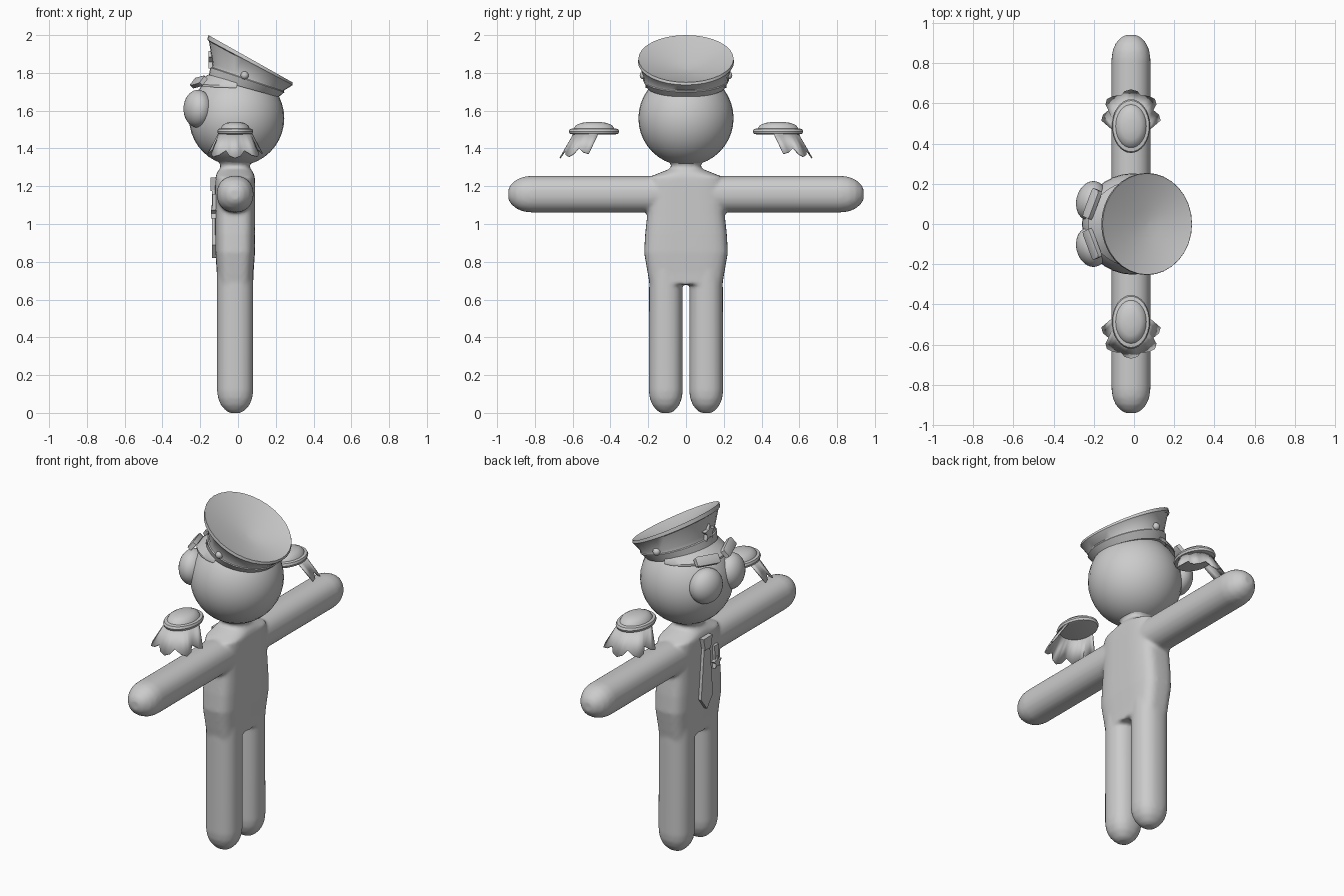
import bpy, bmesh
from math import sin, cos, pi, radians, copysign
from mathutils import Vector, Matrix

if "Cube" in bpy.data.objects:
    bpy.data.objects.remove(bpy.data.objects["Cube"])

grey = bpy.data.materials.new("plain_grey")
grey.use_nodes = True
COLOUR = (0.6, 0.6, 0.6, 1)
grey.diffuse_color = COLOUR
grey.node_tree.nodes["Principled BSDF"].inputs["Base Color"].default_value = COLOUR


def finish(name, bm, angle=40):
    bmesh.ops.recalc_face_normals(bm, faces=bm.faces)
    mesh = bpy.data.meshes.new(name)
    bm.to_mesh(mesh)
    bm.free()
    mesh.materials.append(grey)
    ob = bpy.data.objects.new(name, mesh)
    bpy.context.collection.objects.link(ob)
    bpy.ops.object.select_all(action="DESELECT")
    ob.select_set(True)
    bpy.context.view_layer.objects.active = ob
    bpy.ops.object.shade_smooth_by_angle(angle=radians(angle))
    return ob


def loft(bm, rings, closed=True, caps=True):
    """Skin a list of point rings with quads."""
    rows = [[bm.verts.new(p) for p in ring] for ring in rings]
    n = len(rows[0])
    for a, b in zip(rows, rows[1:]):
        for i in range(n if closed else n - 1):
            j = (i + 1) % n
            bm.faces.new((a[i], a[j], b[j], b[i]))
    if caps:
        bm.faces.new(rows[0])
        bm.faces.new(rows[-1])


def ellipse(cx, cy, z, rx, ry, n=32, power=2):
    pts = []
    for i in range(n):
        c, s = cos(2 * pi * i / n), sin(2 * pi * i / n)
        pts.append(Vector((cx + copysign(abs(c) ** (2 / power), c) * rx,
                           cy + copysign(abs(s) ** (2 / power), s) * ry, z)))
    return pts


def ball(name, centre, radii, turn=0):
    bm = bmesh.new()
    bmesh.ops.create_uvsphere(bm, u_segments=32, v_segments=20, radius=1)
    bm.transform(Matrix.Translation(centre) @ Matrix.Rotation(turn, 4, "Z")
                 @ Matrix.Diagonal((*radii, 1)))
    return finish(name, bm, 60)


def plate(name, outline, x_back, x_front):
    """Flat plate facing -x from a (y, z) outline."""
    bm = bmesh.new()
    loft(bm, [[(x, y, z) for y, z in outline] for x in (x_back, x_front)])
    return finish(name, bm, 30)


def star(y, z, r):
    return [(y + sin(i * pi / 5) * r * (1, 0.45)[i % 2],
             z + cos(i * pi / 5) * r * (1, 0.45)[i % 2]) for i in range(10)]


# Body: torso with neck, arms and legs fused into one soft skin
bm = bmesh.new()
torso = [(0.68, 0.192, 0.095), (0.74, 0.203, 0.097), (0.85, 0.222, 0.105),
         (0.95, 0.216, 0.106), (1.05, 0.205, 0.106), (1.2, 0.2, 0.106),
         (1.25, 0.19, 0.104), (1.275, 0.13, 0.095), (1.295, 0.08, 0.078),
         (1.32, 0.08, 0.078), (1.35, 0.12, 0.12)]
loft(bm, [ellipse(-0.015, 0, z, rx, ry, 40, 2.4 if z > 1.26 else 3.6)
          for z, ry, rx in torso])
tip = [(0, 0.3), (0.012, 0.52), (0.04, 0.78), (0.075, 0.94), (0.115, 1)]
for side in (-1, 1):
    leg = [ellipse(-0.015, side * 0.107, z, 0.096 * s, 0.09 * s, 28, 2.3) for z, s in tip]
    leg.append(ellipse(-0.015, side * 0.107, 0.75, 0.096, 0.088, 28, 2.3))
    loft(bm, leg)
    arm = [[Vector((p.x, side * (0.94 - z), 1.158 + p.y))
            for p in ellipse(-0.015, 0, 0, 0.097 * s, 0.097 * s, 28, 2.2)]
           for z, s in tip + [(0.84, 1)]]
    loft(bm, arm)
body = finish("body", bm)
remesh = body.modifiers.new("fuse", "REMESH")
remesh.mode = "VOXEL"
remesh.voxel_size = 0.01
remesh.use_smooth_shade = True
soften = body.modifiers.new("soften", "SMOOTH")
soften.factor = 0.5
soften.iterations = 6

# Head and eyes
ball("head", (-0.007, 0, 1.56), (0.252, 0.252, 0.252))
for side, label in ((-1, "right"), (1, "left")):
    ball(label + "_eye", (-0.212, side * 0.115, 1.61), (0.075, 0.1, 0.1), -side * 0.25)

    # Eyebrow bar, swept back at the outer end
    bm = bmesh.new()
    bmesh.ops.create_cube(bm, size=1)
    bmesh.ops.bevel(bm, geom=bm.edges[:], offset=0.1, segments=1, affect="EDGES")
    bm.transform(Matrix.Translation((-0.208, side * 0.1, 1.752))
                 @ Matrix.Rotation(-side * 0.28, 4, "Z")
                 @ Matrix.Rotation(radians(40), 4, "Y")
                 @ Matrix.Rotation(side * 0.12, 4, "X")
                 @ Matrix.Diagonal((0.03, 0.15, 0.055, 1)))
    finish(label + "_eyebrow", bm, 30)


# Cap: tilted rings given by their front and back points
def cap_ring(front, back, ry, scale=1, drop=0, n=32):
    f, b = Vector((front[0], 0, front[1])), Vector((back[0], 0, back[1]))
    mid, half = (f + b) / 2 - Vector((0, 0, drop)), (b - f) / 2
    return [mid + half * cos(2 * pi * i / n) * scale
            + Vector((0, ry * scale * sin(2 * pi * i / n), 0)) for i in range(n)]


band_low = ((-0.158, 1.775), (0.215, 1.672), 0.205)
band_top = ((-0.138, 1.83), (0.243, 1.703), 0.224)
rim = ((-0.157, 2.0), (0.288, 1.75), 0.252)
bm = bmesh.new()
loft(bm, [cap_ring(*band_low),
          cap_ring((-0.146, 1.828), (0.246, 1.698), 0.228),
          cap_ring(*band_top),
          cap_ring((-0.134, 1.85), (0.245, 1.708), 0.224),
          cap_ring((-0.154, 1.968), (0.282, 1.73), 0.247),
          cap_ring((-0.163, 1.976), (0.289, 1.736), 0.254),
          cap_ring(*rim),
          cap_ring(*rim, 0.94, 0.006), cap_ring(*rim, 0.6, 0.03),
          cap_ring(*rim, 0.3, 0.05), cap_ring(*rim, 0.05, 0.058)])
finish("cap", bm, 35)

# Visor: drooping crescent under the cap band
bm = bmesh.new()
strips = [[], [], [], []]
for i in range(21):
    a = radians(-80 + 8 * i)
    reach = cos(a) ** 0.7
    inner = Vector((0.028 - 0.186 * cos(a), 0.208 * sin(a), 1.727 + 0.052 * cos(a)))
    outer = inner + Vector((-0.07 * reach * cos(a), 0.03 * reach * sin(a), -0.05 * reach))
    lift = Vector((0, 0, 0.012))
    for strip, p in zip(strips, (inner, outer, outer + lift, inner + lift)):
        strip.append(p)
loft(bm, strips + [strips[0]], closed=False, caps=False)
bmesh.ops.remove_doubles(bm, verts=bm.verts, dist=0.0005)
finish("cap_visor", bm, 35)

# Cap buttons and star badge
for side, label in ((-1, "right"), (1, "left")):
    ball(label + "_cap_button", (0.035, side * 0.224, 1.787), (0.021, 0.021, 0.021))
plate("cap_badge", star(0, 1.865, 0.05), -0.135, -0.157)

# Floating shoulder pieces: domed pad with ragged outer fringe
for side, label in ((-1, "right"), (1, "left")):
    bm = bmesh.new()
    pad = [(1.475, 0.88), (1.478, 0.98), (1.49, 1.02), (1.503, 0.97), (1.506, 0.82),
           (1.522, 0.74), (1.535, 0.52), (1.541, 0.2)]
    loft(bm, [ellipse(-0.015, side * 0.487, z, 0.093 * s, 0.131 * s) for z, s in pad])
    finish(label + "_shoulder_pad", bm, 35)

    bm = bmesh.new()
    upper, lower = [], []
    for i in range(17):
        a = radians(-104 + 13 * i)
        ragged = (0, 0.012, 0.038, 0.012)[i % 4]
        upper.append((-0.015 + 0.088 * sin(a), side * (0.487 + 0.105 * cos(a)), 1.485))
        lower.append((-0.015 + (0.152 - ragged) * sin(a),
                      side * (0.545 + (0.125 - ragged / 2) * cos(a)),
                      1.368 - 0.018 * cos(a) + ragged))
    loft(bm, [upper, lower], closed=False, caps=False)
    fringe = finish(label + "_shoulder_fringe", bm, 50)
    thick = fringe.modifiers.new("thickness", "SOLIDIFY")
    thick.thickness = 0.006

# Tie with knot, and medal on the chest
plate("tie", [(-0.026, 1.19), (0.026, 1.19), (0.055, 0.89), (0, 0.82), (-0.055, 0.89)],
      -0.11, -0.138)
plate("tie_knot", [(-0.042, 1.245), (0.042, 1.245), (0.026, 1.175), (-0.026, 1.175)],
      -0.1, -0.145)
plate("medal_ribbon", [(-0.115, 1.16), (-0.075, 1.16), (-0.08, 1.08), (-0.11, 1.08)],
      -0.11, -0.134)
plate("medal_star", star(-0.095, 1.06, 0.038), -0.11, -0.142)
